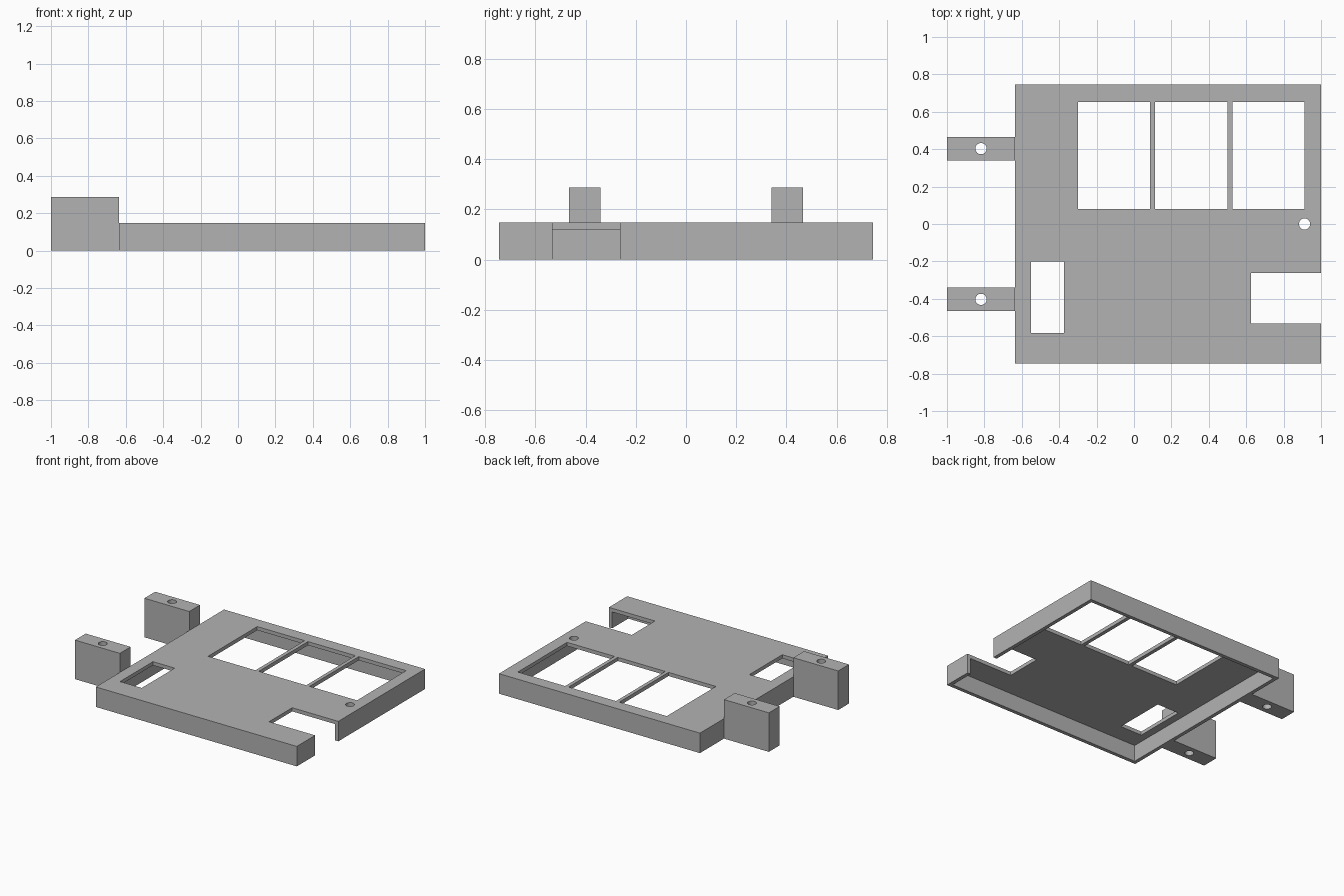
import bpy
import bmesh
from mathutils import Matrix, Vector

if "Cube" in bpy.data.objects:
    bpy.data.objects.remove(bpy.data.objects["Cube"], do_unlink=True)

grey = bpy.data.materials.new("plain grey")
grey.use_nodes = True
colour = (0.45, 0.45, 0.45, 1)
grey.diffuse_color = colour
grey.node_tree.nodes["Principled BSDF"].inputs["Base Color"].default_value = colour

WALL = 0.027
HEIGHT = 0.147
LEFT, RIGHT, HALF = -0.635, 1.0, 0.745
OVER = 0.1  # how far cutters reach past the surfaces


def finish(name, bm):
    mesh = bpy.data.meshes.new(name)
    bm.to_mesh(mesh)
    bm.free()
    mesh.materials.append(grey)
    obj = bpy.data.objects.new(name, mesh)
    bpy.context.collection.objects.link(obj)
    return obj


def box(name, x0, x1, y0, y1, z0, z1):
    bm = bmesh.new()
    size = Vector((x1 - x0, y1 - y0, z1 - z0))
    centre = Vector((x0 + x1, y0 + y1, z0 + z1)) / 2
    bmesh.ops.create_cube(bm, size=1, matrix=Matrix.Translation(centre) @ Matrix.Diagonal(size.to_4d()))
    return finish(name, bm)


def drill(x, y):
    bm = bmesh.new()
    bmesh.ops.create_cone(bm, cap_ends=True, segments=32, radius1=0.03, radius2=0.03,
                          depth=1, matrix=Matrix.Translation((x, y, 0)))
    return finish("drill_cutter", bm)


def cut(target, cutter):
    """Subtract the cutter, then discard it."""
    cutter.hide_render = True
    mod = target.modifiers.new("cut", "BOOLEAN")
    mod.operation = "DIFFERENCE"
    mod.solver = "EXACT"
    mod.object = cutter
    graph = bpy.context.evaluated_depsgraph_get()
    graph.update()
    result = bpy.data.meshes.new_from_object(target.evaluated_get(graph))
    target.modifiers.clear()
    target.data = result
    bpy.data.objects.remove(cutter, do_unlink=True)


# Tray: a shallow box, open underneath
tray = box("tray", LEFT, RIGHT, -HALF, HALF, 0, HEIGHT)
cut(tray, box("cavity_cutter", LEFT + WALL, RIGHT - WALL, -HALF + WALL, HALF - WALL,
              -OVER, HEIGHT - WALL))

# Row of three windows separated by narrow bars
for i in range(3):
    x = -0.3 + i * 0.413
    cut(tray, box("window_cutter", x, x + 0.386, 0.08, 0.652, HEIGHT - 2 * WALL, HEIGHT + OVER))

# Slot, side notch and small hole
cut(tray, box("slot_cutter", -0.552, -0.375, -0.583, -0.2, HEIGHT - 2 * WALL, HEIGHT + OVER))
cut(tray, box("notch_cutter", 0.625, RIGHT + OVER, -0.532, -0.263, -OVER, HEIGHT + OVER))
cut(tray, drill(0.912, 0))

# Pair of drilled mounting lugs
for name, y in (("front_lug", -0.403), ("back_lug", 0.403)):
    lug = box(name, -1, LEFT, y - 0.0625, y + 0.0625, 0, 0.287)
    cut(lug, drill(-0.818, y))

# Smooth only the round bores
for obj in bpy.context.collection.objects:
    obj.select_set(obj.name in {"tray", "front_lug", "back_lug"})
bpy.context.view_layer.objects.active = tray
bpy.ops.object.shade_smooth_by_angle()
